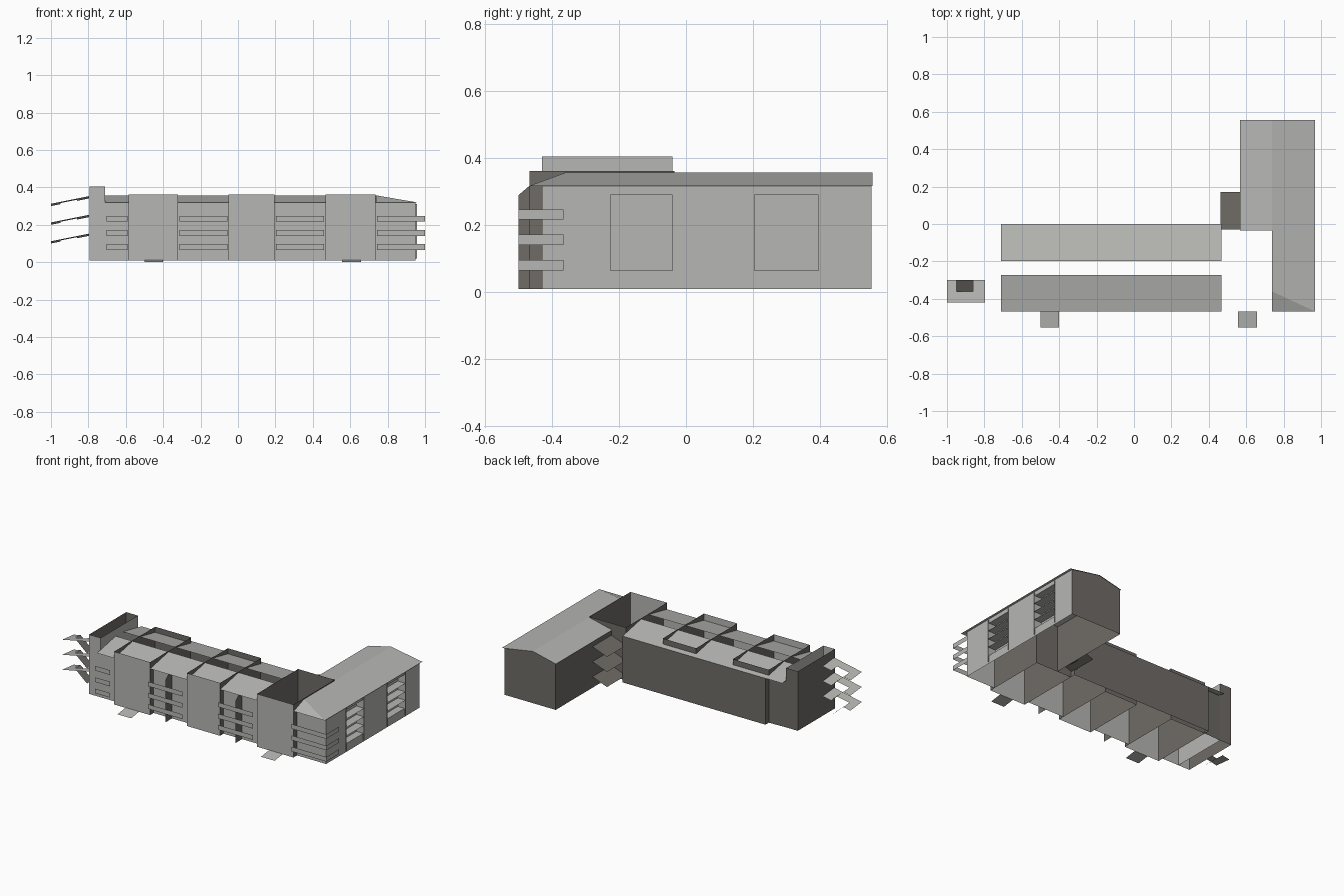
import bpy

if "Cube" in bpy.data.objects:
    bpy.data.objects.remove(bpy.data.objects["Cube"], do_unlink=True)


def material(name, colour):
    m = bpy.data.materials.new(name)
    m.use_nodes = True
    m.diffuse_color = colour
    m.node_tree.nodes["Principled BSDF"].inputs["Base Color"].default_value = colour
    return m


LIGHT = material("light_grey", (0.47, 0.47, 0.455, 1))
DARK = material("dark_warm_grey", (0.16, 0.15, 0.135, 1))

BASE, EAVE, RIDGE = 0.01, 0.318, 0.357
FRONT, RECESS, BAR_Y = -0.467, -0.43, -0.5
BAR_Z = (0.066, 0.141, 0.217)


def sheets(name, polys, mat=LIGHT):
    """One object made from thin flat polygons."""
    verts, faces = [], []
    for p in polys:
        faces.append(list(range(len(verts), len(verts) + len(p))))
        verts += p
    mesh = bpy.data.meshes.new(name)
    mesh.from_pydata(verts, [], faces)
    mesh.materials.append(mat)
    ob = bpy.data.objects.new(name, mesh)
    bpy.context.collection.objects.link(ob)


def wall(a, b, z0=BASE, z1=EAVE):
    return [(*a, z0), (*b, z0), (*b, z1), (*a, z1)]


def flat(x0, x1, y0, y1, z0, z1=None):
    """Plate whose height runs from z0 at x0 to z1 at x1."""
    z1 = z0 if z1 is None else z1
    return [(x0, y0, z0), (x1, y0, z1), (x1, y1, z1), (x0, y1, z0)]


def pitch(x0, x1, y0, y1, z0, z1):
    """Plate whose height runs from z0 at y0 to z1 at y1."""
    return [(x0, y0, z0), (x1, y0, z0), (x1, y1, z1), (x0, y1, z1)]


def shaft(name, x0, x1, y0, y1, top, east=DARK):
    """Four walls, open above and below, with a light front."""
    sheets(name + "_front", [wall((x0, y0), (x1, y0), BASE, top)])
    sheets(name + "_east_side", [wall((x1, y0), (x1, y1), BASE, top)], east)
    sheets(name + "_back", [wall((x1, y1), (x0, y1), BASE, top),
                            wall((x0, y1), (x0, y0), BASE, top)], DARK)


# Projecting blocks that rise through the roof
for name, x0, x1 in (("west_block", -0.585, -0.32), ("middle_block", -0.05, 0.195),
                     ("corner_block", 0.467, 0.735)):
    shaft(name, x0, x1, FRONT, -0.035, 0.362)
shaft("end_tower", -0.795, -0.71, RECESS, -0.04, 0.405, LIGHT)

# Long range: walls and two roof slopes with an open slot along the ridge
sheets("long_range_walls", [
    wall((-0.585, 0), (0.467, 0)),
    wall((-0.585, -0.035), (-0.585, 0)),
    wall((-0.71, -0.04), (-0.585, -0.035)),
    wall((0.467, -0.035), (0.467, 0)),
], DARK)
sheets("long_range_roof", [
    pitch(-0.71, 0.467, -0.467, -0.272, EAVE, RIDGE),
    pitch(-0.71, 0.467, 0, -0.197, EAVE, RIDGE),
])

# Recessed bays with horizontal bars, and a fin in each middle bay
bays = ((-0.71, -0.585), (-0.32, -0.05), (0.195, 0.467), (0.735, 0.95))
for i, (x0, x1) in enumerate(bays):
    sheets(f"bay_wall_{i}", [wall((x0, RECESS), (x1, RECESS))])
    mid = (x0 + x1) / 2
    if i in (1, 2):
        sheets(f"bay_fin_{i}", [[(mid, RECESS, BASE), (mid, BAR_Y, BASE), (mid, BAR_Y, 0.29),
                                 (mid, FRONT, EAVE), (mid, RECESS, EAVE)]], DARK)
    end = 1.0 if i == 3 else x1 - 0.007
    sheets(f"bay_bars_{i}", [wall((x0 + 0.008, BAR_Y), (end, BAR_Y), z, z + 0.031)
                             for z in BAR_Z])
# Bars return around the outer corner
sheets("corner_bars", [wall((1.0, BAR_Y), (1.0, -0.365), z, z + 0.031) for z in BAR_Z])

# Wing: side wall with two slatted window recesses
WX, BACK = 0.95, 0.553
windows = ((-0.225, -0.04), (0.205, 0.395))
Z0, Z1, DEEP = 0.065, 0.29, 0.90
side, slats = [], []
y = RECESS
for a, b in windows:
    side += [wall((WX, y), (WX, a)), wall((WX, a), (WX, b), BASE, Z0),
             wall((WX, a), (WX, b), Z1, EAVE), wall((DEEP, a), (DEEP, b), Z0, Z1)]
    for e in (a, b):
        side += [wall((DEEP, e), (WX, e), Z0, Z1), wall((WX, e), (0.957, e), 0.02, 0.31)]
    for z in (Z0, Z1):
        side.append(flat(DEEP, WX, a, b, z))
    slats += [flat(DEEP, 0.957, a, b, Z0 + k * (Z1 - Z0) / 4) for k in (1, 2, 3)]
    y = b
side.append(wall((WX, y), (WX, BACK)))
sheets("wing_side_wall", side)
sheets("wing_window_slats", slats)
sheets("wing_inner_wall", [wall((0.572, -0.035), (0.572, BACK))], DARK)
sheets("wing_end_wall", [[(0.572, BACK, BASE), (WX, BACK, BASE), (WX, BACK, EAVE),
                          (0.74, BACK, RIDGE), (0.572, BACK, EAVE)]], DARK)

# Wing roof, hipped at the front
RX, RX1 = 0.737, 0.967
sheets("wing_roof", [
    flat(0.568, RX, -0.035, 0.557, EAVE, RIDGE),
    [(RX, -0.36, RIDGE), (RX1, FRONT, EAVE), (RX1, 0.557, EAVE), (RX, 0.557, RIDGE)],
    [(RX, FRONT, EAVE), (RX1, FRONT, EAVE), (RX, -0.36, RIDGE)],
])

# Notched louvres on the far end, each with a flap bent down from the notch
outline = ((-1.0, -0.42), (-0.797, -0.42), (-0.797, -0.3), (-0.86, -0.3),
           (-0.86, -0.36), (-0.95, -0.36), (-0.95, -0.3), (-1.0, -0.3))
end_louvres, end_flaps, inner_louvres = [], [], []
for z in (0.1, 0.2, 0.3):
    end_louvres.append([(x, y, z + 0.2 * (x + 1) - 0.1 * (y + 0.3)) for x, y in outline])
    end_flaps.append(flat(-0.95, -0.86, -0.36, -0.3, z + 0.012, z - 0.065))
    inner_louvres += [flat(0.463, 0.57, -0.03, 0.17, z - 0.055, z - 0.015),
                      flat(0.51, 0.57, 0.03, 0.11, z - 0.04, z - 0.09)]
sheets("end_louvres", end_louvres)
sheets("end_louvre_flaps", end_flaps, DARK)
sheets("inner_corner_louvres", inner_louvres, DARK)

# Low entrance aprons
for name, x0 in (("west_apron", -0.5), ("corner_apron", 0.557)):
    sheets(name, [pitch(x0, x0 + 0.1, -0.553, FRONT, 0.0, 0.012)])
